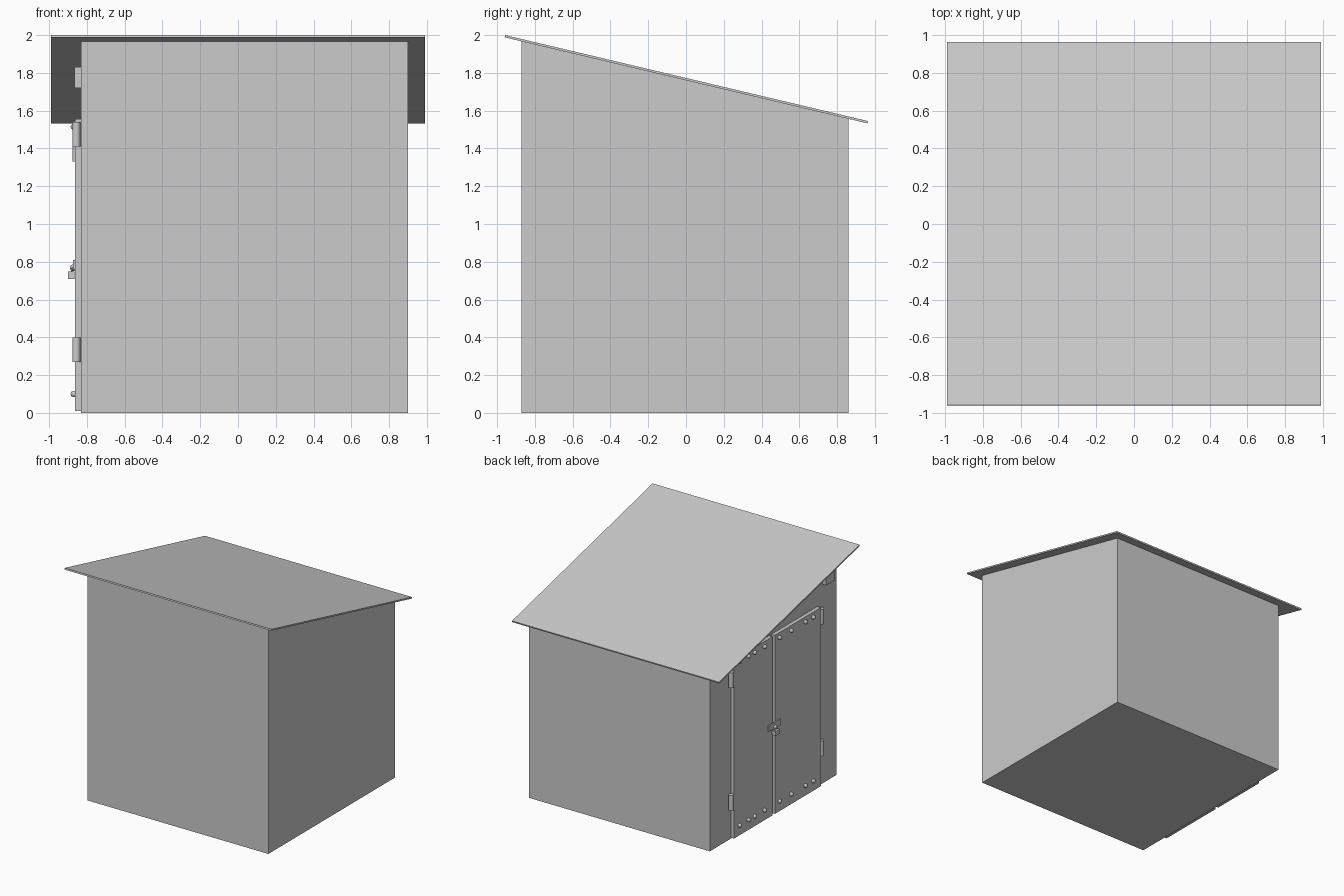
import bpy, bmesh, math

if "Cube" in bpy.data.objects:
    bpy.data.objects.remove(bpy.data.objects["Cube"])


def profile_x(name, yz, x0, x1):
    """Extrude a y-z outline along x."""
    bm = bmesh.new()
    face = bm.faces.new([bm.verts.new((x0, y, z)) for y, z in yz])
    ext = bmesh.ops.extrude_face_region(bm, geom=[face])
    for v in ext["geom"]:
        if isinstance(v, bmesh.types.BMVert):
            v.co.x = x1
    bmesh.ops.recalc_face_normals(bm, faces=bm.faces)
    me = bpy.data.meshes.new(name)
    bm.to_mesh(me)
    bm.free()
    ob = bpy.data.objects.new(name, me)
    bpy.context.collection.objects.link(ob)
    return ob


def box(name, x0, x1, y0, y1, z0, z1):
    return profile_x(name, [(y0, z0), (y1, z0), (y1, z1), (y0, z1)], x0, x1)


def smooth(name):
    ob = bpy.context.object
    ob.name = name
    bpy.ops.object.shade_smooth_by_angle(angle=math.radians(40))
    return ob


# shed body with sloping top, and thin overhanging roof
profile_x("shed_body", [(-0.87, 0), (0.86, 0), (0.86, 1.56), (-0.87, 1.968)], -0.83, 0.90)
profile_x("roof_sheet", [(-0.96, 1.988), (0.96, 1.533), (0.963, 1.545), (-0.957, 2.0)], -0.99, 0.99)

# double door on the left wall
WALL, FACE = -0.83, -0.862
box("door_back", FACE, WALL, 0.05, 0.574, 0.01, 1.555)
box("door_front", FACE, WALL, -0.61, 0.018, 0.01, 1.555)

# hinge barrels
for y, tops in ((0.604, (0.335, 1.395)), (-0.628, (0.335, 1.475))):
    for z in tops:
        bpy.ops.mesh.primitive_cylinder_add(vertices=20, radius=0.021, depth=0.13,
                                            location=(-0.856, y, z))
        smooth("hinge")

# rivet rows along top and bottom of the doors
for z in (0.10, 1.515):
    for y in (0.506, 0.383, 0.30, 0.165, -0.04, -0.20, -0.393, -0.50):
        bpy.ops.mesh.primitive_uv_sphere_add(segments=16, ring_count=10, radius=0.017,
                                             location=(-0.869, y, z))
        smooth("rivet")

# hasp, its staple and the padlock
box("hasp_plate", -0.873, FACE, -0.05, 0.11, 0.758, 0.81)
bpy.ops.mesh.primitive_torus_add(major_segments=20, minor_segments=8, major_radius=0.018,
                                 minor_radius=0.005, location=(-0.880, 0.03, 0.757),
                                 rotation=(math.pi / 2, 0, math.pi / 2))
smooth("padlock_shackle")
bpy.ops.mesh.primitive_uv_sphere_add(segments=16, ring_count=10, radius=0.017,
                                     location=(-0.873, 0.03, 0.768))
smooth("hasp_staple")
lock = box("padlock_body", -0.90, -0.866, 0.0, 0.06, 0.71, 0.748)

# small vent box high on the left wall
box("vent_box", -0.865, WALL, -0.80, -0.68, 1.72, 1.83)
